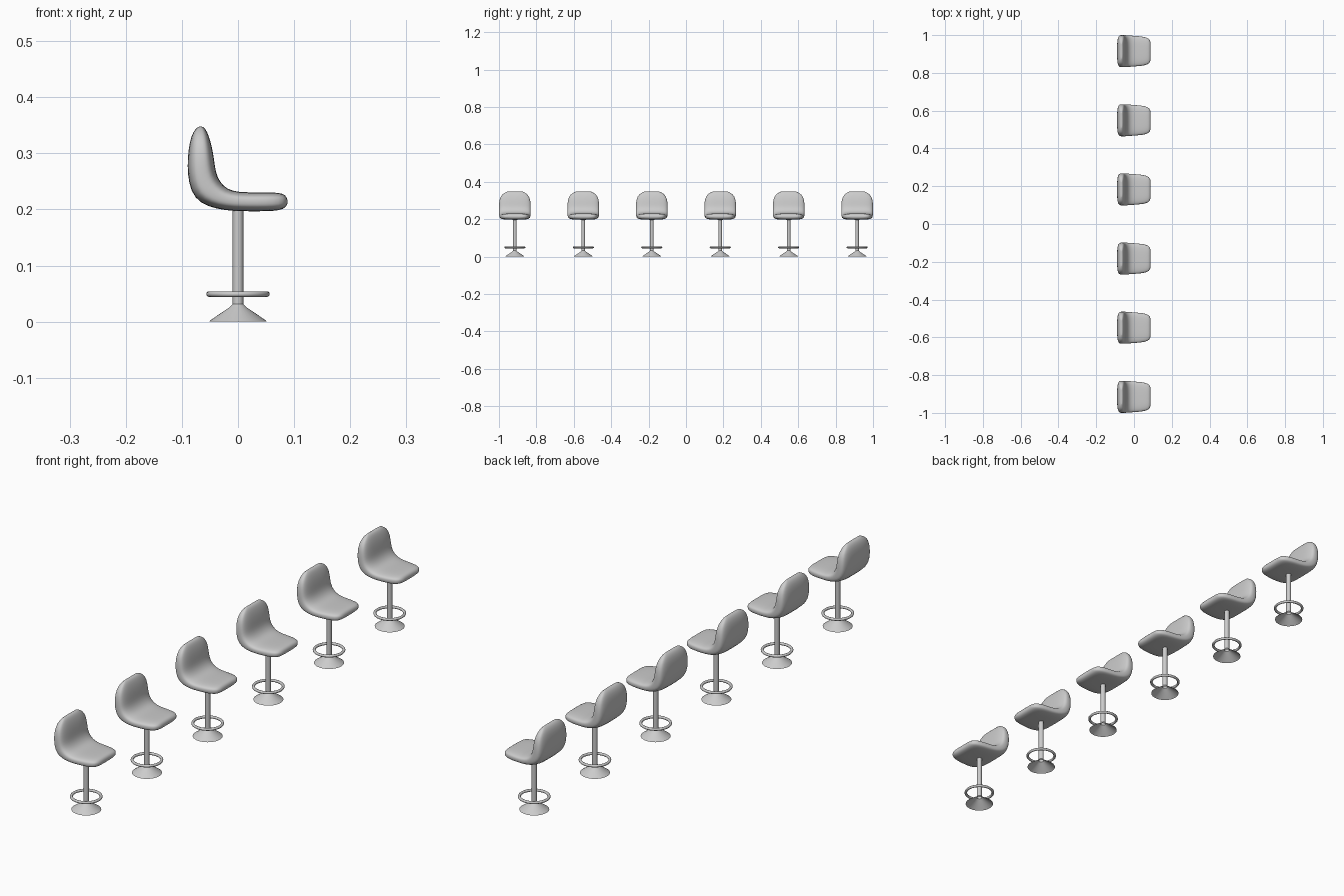
import bpy, bmesh
from math import cos, sin, pi, copysign

if "Cube" in bpy.data.objects:
    bpy.data.objects.remove(bpy.data.objects["Cube"])

STOOL_Y = [-0.915 + 0.366 * i for i in range(6)]


def finish(bm, name, angle=None):
    bmesh.ops.recalc_face_normals(bm, faces=bm.faces)
    me = bpy.data.meshes.new(name)
    bm.to_mesh(me)
    bm.free()
    me.shade_smooth()
    if angle:
        me.set_sharp_from_angle(angle=angle)
    return me


def skin(bm, rings, closed=False):
    n = len(rings[0])
    pairs = list(zip(rings, rings[1:]))
    if closed:
        pairs.append((rings[-1], rings[0]))
    for a, b in pairs:
        for i in range(n):
            j = (i + 1) % n
            bm.faces.new((a[i], a[j], b[j], b[i]))


def lathe(name, profile, segs=32, closed=False, angle=0.6):
    bm = bmesh.new()
    rings = [[bm.verts.new((r * cos(2 * pi * i / segs), r * sin(2 * pi * i / segs), z))
              for i in range(segs)] for r, z in profile]
    skin(bm, rings, closed)
    return finish(bm, name, angle)


def power(v, e):
    return copysign(abs(v) ** e, v)


def seat_mesh():
    # stations from front lip to top of back: outer x,z, inner x,z, half width
    stations = [
        (0.0885, 0.210, 0.0885, 0.217, 0.042), (0.085, 0.203, 0.085, 0.226, 0.059),
        (0.074, 0.198, 0.074, 0.230, 0.070), (0.050, 0.1965, 0.050, 0.2305, 0.077),
        (0.020, 0.1965, 0.020, 0.2305, 0.080), (-0.010, 0.197, 0.0, 0.231, 0.082),
        (-0.040, 0.201, -0.020, 0.236, 0.084), (-0.068, 0.211, -0.033, 0.250, 0.0855),
        (-0.084, 0.231, -0.0395, 0.266, 0.0855), (-0.090, 0.262, -0.042, 0.285, 0.0855),
        (-0.090, 0.292, -0.045, 0.305, 0.0835), (-0.0865, 0.320, -0.049, 0.322, 0.077),
        (-0.080, 0.339, -0.055, 0.339, 0.061), (-0.071, 0.3485, -0.062, 0.3485, 0.038)]
    bm = bmesh.new()
    rings = []
    n = 24
    for ox, oz, ix, iz, w in stations:
        ring = []
        for k in range(n):
            a = 2 * pi * (k + 0.5) / n
            s = power(sin(a), 0.6)
            ring.append(bm.verts.new(((ox + ix) / 2 + s * (ix - ox) / 2,
                                      w * power(cos(a), 0.6),
                                      (oz + iz) / 2 + s * (iz - oz) / 2)))
        rings.append(ring)
    skin(bm, rings)
    # close both ends with quad strips
    for r in (rings[0], rings[-1]):
        for k in range(n // 2 - 1):
            bm.faces.new((r[k], r[k + 1], r[n - 2 - k], r[n - 1 - k])
                         if k < n // 2 - 1 else r)
    return finish(bm, "seat")


# shared part meshes
ring_profile = [(0.0515 + 0.005 * cos(2 * pi * i / 12), 0.049 + 0.005 * sin(2 * pi * i / 12))
                for i in range(12)]
parts = {
    "seat": seat_mesh(),
    "post": lathe("post", [(0.0095, 0.027), (0.0095, 0.205)], 24),
    "base": lathe("base", [(0.052, 0.0), (0.047, 0.004), (0.016, 0.025), (0.0095, 0.031)]),
    "foot_ring": lathe("foot_ring", ring_profile, 40, True, 1.2),
}

# row of six stools
for i, y in enumerate(STOOL_Y, 1):
    for name, me in parts.items():
        ob = bpy.data.objects.new(f"{name}_{i}", me)
        ob.location.y = y
        bpy.context.collection.objects.link(ob)
        if name == "seat":
            sub = ob.modifiers.new("smooth", 'SUBSURF')
            sub.levels = sub.render_levels = 1
